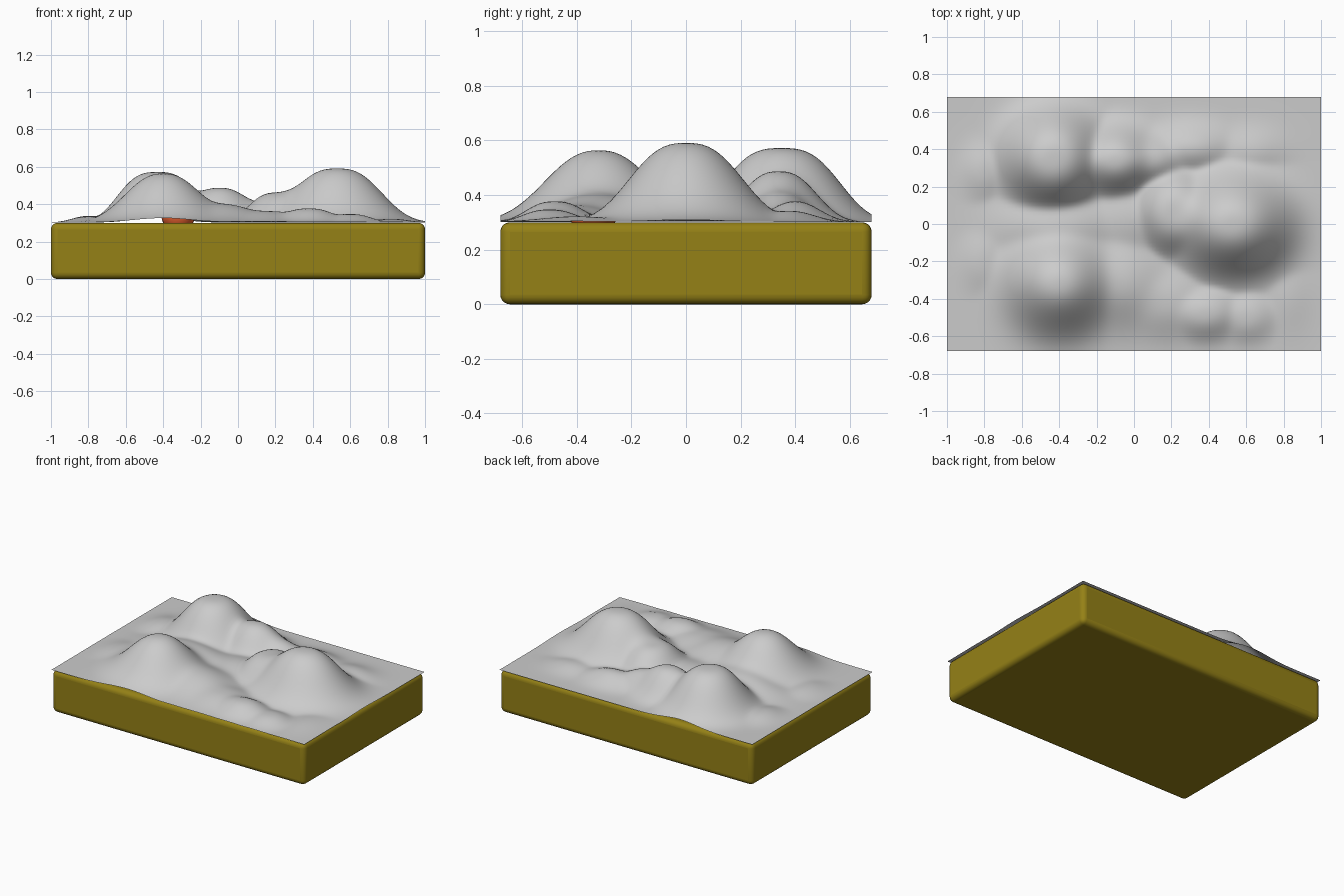
import bpy, bmesh, math

if "Cube" in bpy.data.objects:
    bpy.data.objects.remove(bpy.data.objects["Cube"])

TOP = 0.30


def material(name, rgb):
    m = bpy.data.materials.new(name)
    m.diffuse_color = (*rgb, 1)
    m.use_nodes = True
    m.node_tree.nodes["Principled BSDF"].inputs["Base Color"].default_value = m.diffuse_color
    return m


# rounded slab
bpy.ops.mesh.primitive_cube_add(size=1, location=(0, 0, 0.15))
slab = bpy.context.object
slab.name = "base_slab"
slab.scale = (2, 1.36, 0.30)
bpy.ops.object.transform_apply(location=False, rotation=False, scale=True)
bev = slab.modifiers.new("round_edges", "BEVEL")
bev.width = 0.035
bev.segments = 5
slab.data.materials.append(material("olive", (0.30, 0.22, 0.008)))
bpy.ops.object.shade_smooth_by_angle(angle=math.radians(40))

# mounds: centre x, y, height, half-width x, half-width y, power, turn in degrees
MOUNDS = [
    (-0.43, 0.35, 0.270, 0.25, 0.25, 3.0, 0),      # back left mound
    (-0.10, 0.34, 0.185, 0.20, 0.17, 2.6, 0),      # its trailing ridge
    (0.08, 0.34, 0.110, 0.18, 0.13, 2.4, 0),
    (0.30, 0.40, 0.075, 0.20, 0.12, 2.2, 0),
    (0.62, 0.38, 0.040, 0.17, 0.12, 2.2, 0),
    (-0.40, -0.32, 0.262, 0.26, 0.25, 2.4, 0),     # front left mound
    (-0.10, -0.32, 0.100, 0.26, 0.22, 2.2, -15),
    (-0.40, -0.02, 0.100, 0.30, 0.18, 2.2, 0),     # saddle between left mounds
    (0.53, 0.00, 0.289, 0.29, 0.25, 2.7, 0),       # right mound
    (0.22, 0.06, 0.160, 0.19, 0.21, 3.2, 0),       # its shoulder
    (-0.02, 0.02, 0.060, 0.22, 0.20, 2.0, 0),
    (0.16, -0.42, 0.060, 0.22, 0.18, 2.4, 0),      # low front ripples
    (0.38, -0.48, 0.075, 0.17, 0.13, 2.6, 0),
    (0.60, -0.50, 0.045, 0.14, 0.12, 2.6, 0),
    (0.82, -0.40, 0.020, 0.12, 0.18, 2.0, 0),
    (-0.80, -0.20, 0.032, 0.12, 0.16, 2.4, 0),     # low left ripples
    (-0.80, 0.28, 0.035, 0.11, 0.14, 2.4, 0),
]


def height(x, y):
    total = 0
    for cx, cy, h, sx, sy, p, turn in MOUNDS:
        a = math.radians(turn)
        dx, dy = x - cx, y - cy
        u = (dx * math.cos(a) + dy * math.sin(a)) / sx
        v = (dy * math.cos(a) - dx * math.sin(a)) / sy
        total += (h * math.exp(-math.hypot(u, v) ** p)) ** 4
    return total ** 0.25


# draped sheet over the slab
bpy.ops.mesh.primitive_grid_add(x_subdivisions=100, y_subdivisions=68, size=2)
sheet = bpy.context.object
sheet.name = "draped_sheet"
for v in sheet.data.vertices:
    v.co.y *= 0.68
    v.co.z = TOP + 0.002 + height(v.co.x, v.co.y)
bpy.ops.object.shade_smooth()

# small orange lump hidden beneath the front left mound
bpy.ops.mesh.primitive_uv_sphere_add(segments=24, ring_count=12, radius=0.09,
                                     location=(-0.32, -0.34, TOP + 0.04))
lump = bpy.context.object
lump.name = "hidden_lump"
lump.data.materials.append(material("orange", (0.8, 0.12, 0.03)))
bpy.ops.object.shade_smooth()
